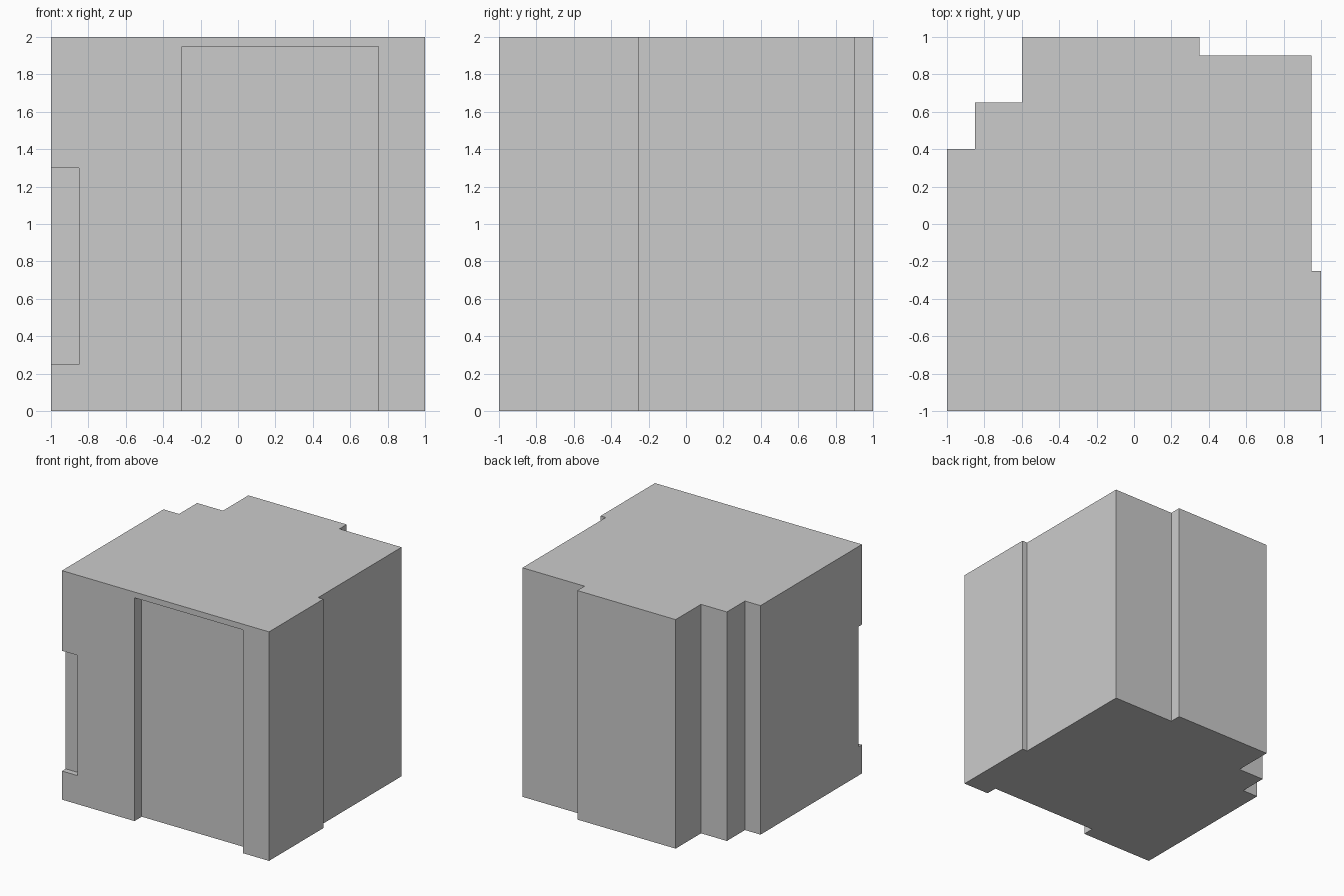
import bpy
import bmesh

if "Cube" in bpy.data.objects:
    bpy.data.objects.remove(bpy.data.objects["Cube"])


def prism(name, outline, z0, z1):
    """Extrude a counter-clockwise plan outline from z0 to z1."""
    bm = bmesh.new()
    base = bm.faces.new([bm.verts.new((x, y, z0)) for x, y in outline])
    top = bmesh.ops.extrude_face_region(bm, geom=[base], use_keep_orig=True)
    verts = [g for g in top["geom"] if isinstance(g, bmesh.types.BMVert)]
    bmesh.ops.translate(bm, verts=verts, vec=(0, 0, z1 - z0))
    bmesh.ops.recalc_face_normals(bm, faces=bm.faces)
    mesh = bpy.data.meshes.new(name)
    bm.to_mesh(mesh)
    bm.free()
    obj = bpy.data.objects.new(name, mesh)
    bpy.context.collection.objects.link(obj)
    return obj


def box(name, x0, x1, y0, y1, z0, z1):
    return prism(name, [(x0, y0), (x1, y0), (x1, y1), (x0, y1)], z0, z1)


# Main block with stepped back and right sides
block = prism("stepped_block", [
    (-1, -1), (1, -1), (1, -0.25), (0.95, -0.25), (0.95, 0.9), (0.35, 0.9),
    (0.35, 1), (-0.6, 1), (-0.6, 0.65), (-0.85, 0.65), (-0.85, 0.4), (-1, 0.4),
], 0, 2)

# Front recesses: wide opening from the ground, small notch on the left edge
cutters = [
    box("front_opening_cutter", -0.3, 0.75, -1.2, -0.9, -0.2, 1.95),
    box("left_notch_cutter", -1.2, -0.85, -1.2, -0.95, 0.25, 1.3),
]
for cutter in cutters:
    mod = block.modifiers.new(cutter.name, 'BOOLEAN')
    mod.operation = 'DIFFERENCE'
    mod.solver = 'EXACT'
    mod.object = cutter
    cutter.hide_render = True

# Bake the cuts and discard the cutters
bpy.context.view_layer.update()
depsgraph = bpy.context.evaluated_depsgraph_get()
baked = bpy.data.meshes.new_from_object(block.evaluated_get(depsgraph))
block.modifiers.clear()
block.data = baked
for cutter in cutters:
    bpy.data.objects.remove(cutter)
